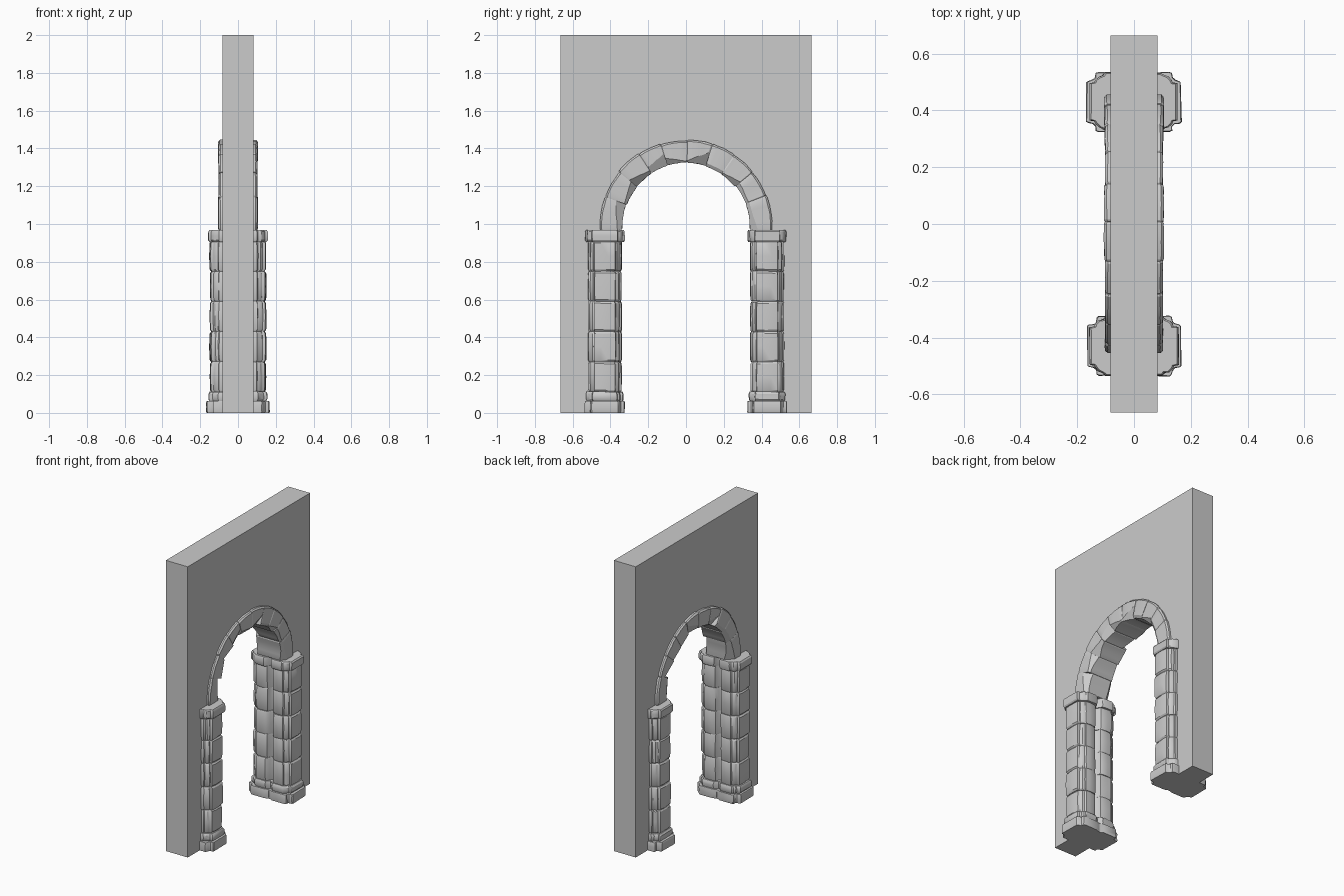
import bpy, bmesh, math, random
from mathutils import Vector

if "Cube" in bpy.data.objects:
    bpy.data.objects.remove(bpy.data.objects["Cube"])

random.seed(4)
PIER_Y = 0.43          # pier centre along the wall
ARCH_Z = 0.988         # springing centre of the arch
R_IN, R_OUT = 0.336, 0.46


def finish(bm, name, angle=32):
    bmesh.ops.recalc_face_normals(bm, faces=bm.faces[:])
    mesh = bpy.data.meshes.new(name)
    bm.to_mesh(mesh)
    bm.free()
    mesh.shade_smooth()
    mesh.set_sharp_from_angle(angle=math.radians(angle))
    obj = bpy.data.objects.new(name, mesh)
    bpy.context.collection.objects.link(obj)
    return obj


def skin(bm, rings):
    """Closed solid through a list of equal-length point rings."""
    loops = [[bm.verts.new(p) for p in ring] for ring in rings]
    n = len(loops[0])
    for a, b in zip(loops, loops[1:]):
        for i in range(n):
            j = (i + 1) % n
            bm.faces.new((a[i], a[j], b[j], b[i]))
    bm.faces.new(loops[0][::-1])
    bm.faces.new(loops[-1])


def mirrored(half):
    """Complete a half outline (u outward, v >= 0) across v = 0."""
    return half + [(u, -v) for u, v in reversed(half)]


def j(a=0.0018):
    return random.uniform(-a, a)


def block(bm, outline, z0, z1, sx, sy, soft=0.01, inset=0.95, bulge=1.012):
    """One worn stone course of a half pier; sx, sy choose side and pier."""
    grow = random.uniform(0.985, 1.015)
    wear = [(j(), j()) for _ in outline]
    tilt = j(0.003)
    levels = [(z0, inset), (z0 + soft, 1), ((z0 + z1) / 2, bulge), (z1 - soft, 1), (z1, inset)]
    rings = []
    for z, s in levels:
        ring = []
        for (u, v), (du, dv) in zip(outline, wear):
            x = u * s * grow + (du + j(0.001) if u > 0 else 0)
            y = v * s * grow + dv + j(0.001)
            zz = z + (tilt * v / 0.1 if 0 < z0 and z1 < 0.95 else 0)
            ring.append((sx * x, sy * PIER_Y + y, zz))
        rings.append(ring)
    skin(bm, rings)


# Half-pier outlines: notched corners, and a groove between the two columns
SHAFT = mirrored([(0, .045), (.012, .060), (.022, .080), (.035, .086), (.070, .089), (.100, .087),
                  (.104, .078), (.118, .073), (.127, .063), (.129, .058), (.143, .055), (.147, .020)])
CAPITAL = mirrored([(0, .062), (.010, .075), (.022, .098), (.035, .103), (.100, .103), (.107, .094),
                    (.122, .089), (.134, .078), (.139, .068), (.155, .065)])
PLINTH = mirrored([(0, .096), (.012, .097), (.028, .104), (.125, .105), (.133, .101),
                   (.135, .086), (.143, .078), (.160, .074), (.166, .070)])
COLLAR = mirrored([(0, .075), (.012, .083), (.026, .096), (.105, .098), (.112, .093), (.118, .083),
                   (.130, .076), (.136, .068), (.151, .065), (.155, .060)])

for sy, end in ((-1, "left"), (1, "right")):
    base, shaft, cap = bmesh.new(), bmesh.new(), bmesh.new()
    for sx in (-1, 1):
        # stepped foot
        block(base, PLINTH, 0, 0.062, sx, sy, 0.007, 0.985, 1.0)
        block(base, COLLAR, 0.060, 0.112, sx, sy, 0.012, 0.95, 1.0)
        # five courses of shaft stones
        for k in range(5):
            z = 0.11 + 0.16 * k
            block(shaft, SHAFT, z, z + 0.16, sx, sy)
        # capital
        block(cap, CAPITAL, 0.905, 0.968, sx, sy, 0.009, 0.96, 1.0)
    finish(base, end + "_pier_base")
    finish(shaft, end + "_pier_shaft")
    finish(cap, end + "_pier_capital")

# Wall slab with arched opening
bm = bmesh.new()
R_CUT = 0.40
prof = [(0.665, 0), (0.665, 2), (-0.665, 2), (-0.665, 0), (-R_CUT, 0)]
prof += [(-R_CUT * math.cos(math.pi * i / 32), ARCH_Z + R_CUT * math.sin(math.pi * i / 32)) for i in range(33)]
prof += [(R_CUT, 0)]
skin(bm, [[(x, y, z) for y, z in prof] for x in (-0.083, 0.083)])
finish(bm, "wall")


def voussoir(a0, a1):
    """One arch stone between two angles, chamfered and chipped."""
    bm = bmesh.new()
    hw, c = 0.104 + j(0.003), 0.009
    r0, r1 = R_IN + j(0.004), R_OUT - 0.004 + j(0.004)
    sect = [(r0, -hw + c), (r0, hw - c), (r0 + c, hw), (r1 - c, hw),
            (r1, hw - c), (r1, -hw + c), (r1 - c, -hw), (r0 + c, -hw)]
    skew = j(0.035)
    mid = (r0 + r1) / 2
    stops = [(0, .95), (.05, 1), (.28, 1), (.5, 1.01), (.72, 1), (.95, 1), (1, .95)]
    rings = []
    for t, s in stops:
        ring = []
        for r, x in sect:
            a = a0 + (a1 - a0) * t
            if 0 < t < 1:
                a += skew * x / hw * 0.15
            rr = mid + (r - mid) * s + j(0.0012)
            ring.append((x * (0.5 + 0.5 * s) + j(0.0012), rr * math.cos(a), ARCH_Z + rr * math.sin(a)))
        rings.append(ring)
    skin(bm, rings)
    bmesh.ops.recalc_face_normals(bm, faces=bm.faces[:])
    # broken arrises on the inner edges
    for side in (-1, 1):
        a = random.uniform(a0, a1)
        rad = Vector((0, math.cos(a), math.sin(a)))
        tan = Vector((0, -math.sin(a), math.cos(a)))
        no = (Vector((side, 0, 0)) - rad * random.uniform(.5, 1.0) + tan * j(0.3)).normalized()
        co = Vector((side * hw, 0, ARCH_Z)) + rad * r0 - no * random.uniform(0.008, 0.018)
        bmesh.ops.bisect_plane(bm, geom=bm.verts[:] + bm.edges[:] + bm.faces[:], dist=1e-5,
                               plane_co=co, plane_no=no, clear_outer=True)
        bmesh.ops.holes_fill(bm, edges=[e for e in bm.edges if e.is_boundary], sides=0)
    return bm


# Ring of arch stones, irregular lengths
cuts = [-3, 21, 39, 56, 72, 89, 107, 123, 141, 160, 183]
arch = bmesh.new()
for d0, d1 in zip(cuts, cuts[1:]):
    stone = voussoir(math.radians(d0), math.radians(d1))
    tmp = bpy.data.meshes.new("stone")
    stone.to_mesh(tmp)
    stone.free()
    arch.from_mesh(tmp)
    bpy.data.meshes.remove(tmp)
finish(arch, "arch_stones", 25)
